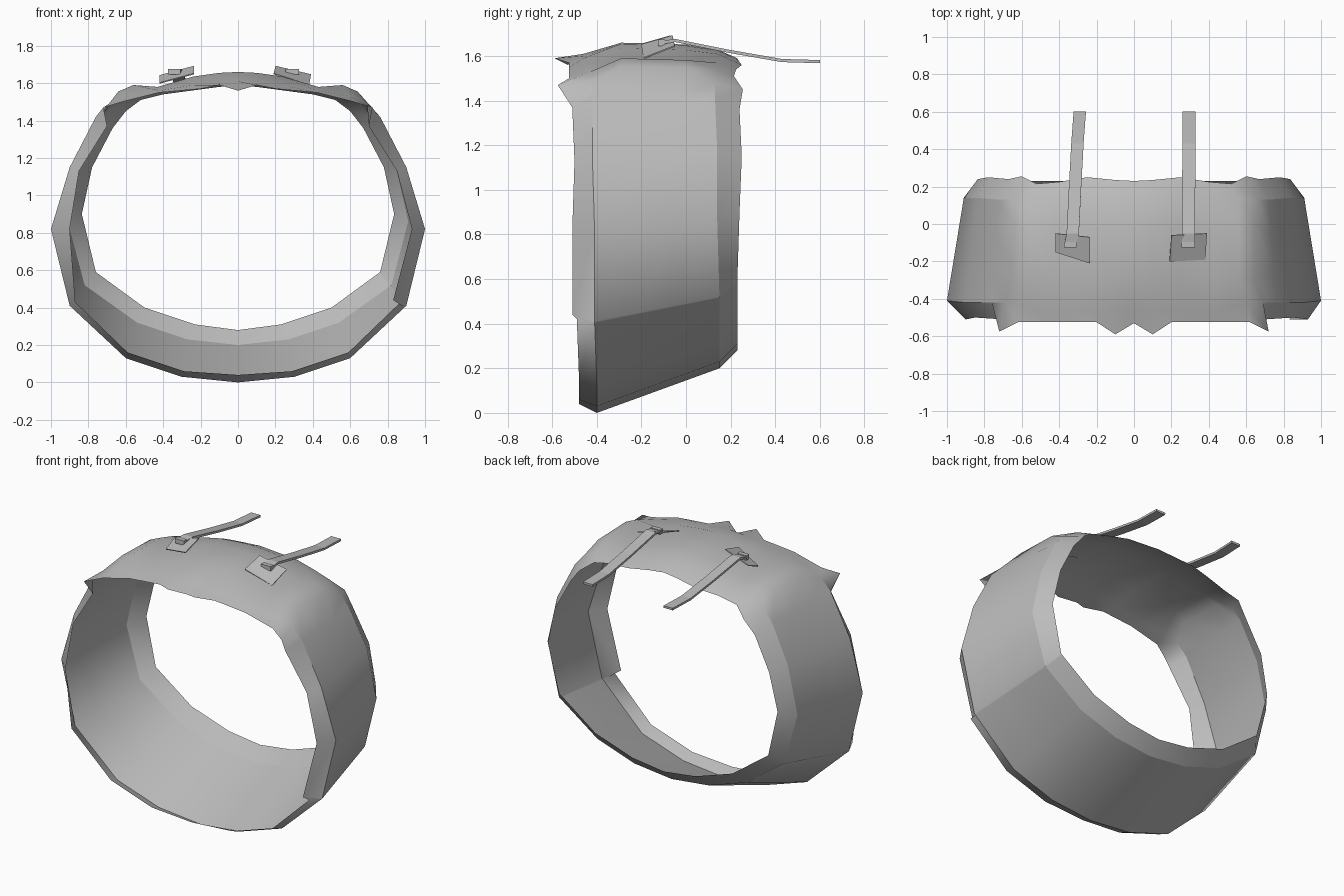
import bpy
import bmesh
from mathutils import Vector

default_cube = bpy.data.objects.get("Cube")
if default_cube:
    bpy.data.objects.remove(default_cube, do_unlink=True)

grey = bpy.data.materials.new("plain_grey")
grey.use_nodes = True
grey.diffuse_color = (0.5, 0.5, 0.5, 1)
grey.node_tree.nodes["Principled BSDF"].inputs["Base Color"].default_value = (0.5, 0.5, 0.5, 1)


def finish(bm, name, smooth=False):
    """Turn a bmesh into a named, coloured object."""
    mesh = bpy.data.meshes.new(name)
    for face in bm.faces:
        face.smooth = smooth
    bm.to_mesh(mesh)
    bm.free()
    mesh.materials.append(grey)
    obj = bpy.data.objects.new(name, mesh)
    bpy.context.collection.objects.link(obj)
    return obj


def thicken(obj, thickness):
    mod = obj.modifiers.new("thickness", "SOLIDIFY")
    mod.thickness = thickness
    mod.offset = 0


def grid(bm, rows, closed=False):
    """Skin a list of equally long rows of points with quads."""
    verts = [[bm.verts.new(p) for p in row] for row in rows]
    count = len(verts)
    for i in range(count if closed else count - 1):
        a, b = verts[i], verts[(i + 1) % count]
        for j in range(len(a) - 1):
            bm.faces.new((a[j], a[j + 1], b[j + 1], b[j]))
    return verts


# Half outlines running from the bottom centre up to the top centre
front_rim = [(0, -.4, 0), (.3, -.4, .03), (.6, -.4, .13), (.9, -.41, .41),
             (1, -.41, .82), (.9, -.42, 1.15), (.76, -.42, 1.42), (.69, -.42, 1.49),
             (.6, -.43, 1.53), (.42, -.46, 1.56), (.24, -.46, 1.59),
             (.1, -.46, 1.6), (0, -.46, 1.61)]
front_lip = [(0, -.48, .04), (.29, -.48, .06), (.59, -.48, .16), (.87, -.49, .43),
             (.93, -.51, .82), (.85, -.5, 1.13), (.7, -.51, 1.37), (.72, -.575, 1.47),
             (.62, -.525, 1.5), (.42, -.525, 1.55), (.2, -.525, 1.57),
             (.1, -.59, 1.59), (0, -.53, 1.56)]
back_rim = [(0, .15, .2), (.27, .15, .23), (.54, .15, .32), (.82, .15, .52),
            (.91, .14, .86), (.84, .14, 1.17), (.72, .13, 1.41), (.66, .13, 1.48),
            (.56, .14, 1.54), (.42, .14, 1.57), (.24, .14, 1.61),
            (.1, .14, 1.625), (0, .14, 1.63)]
back_lip = [(0, .23, .28), (.23, .23, .31), (.5, .23, .4), (.76, .23, .59),
            (.835, .24, .9), (.78, .25, 1.15), (.67, .24, 1.36), (.6, .255, 1.45),
            (.52, .215, 1.51), (.4, .225, 1.54), (.25, .25, 1.56),
            (.1, .235, 1.58), (0, .23, 1.59)]
# Ridge over the top, as x and z, from the rounded side panel end to the middle
crown = [(.64, 1.555), (.56, 1.59), (.43, 1.58), (.24, 1.635), (.1, 1.655), (0, 1.66)]
first_crown = len(front_rim) - len(crown)


def section(i):
    """Cross-section of the band from front lip to back lip."""
    f, b = Vector(front_rim[i]), Vector(back_rim[i])
    if i < first_crown:
        middle = [f.lerp(b, 1 / 3), f.lerp(b, 2 / 3)]
    else:
        x, z = crown[i - first_crown]
        middle = [Vector((x, -.29, z)), Vector((x, 0, z - .008))]
    return [Vector(front_lip[i]), f, *middle, b, Vector(back_lip[i])]


# Closed band: left half up, right half back down
half = [section(i) for i in range(len(front_rim))]
other = [[Vector((-p.x, p.y, p.z)) for p in row] for row in half[1:-1]]
# Wider turned-in flange on each side, with a step at its lower end on the left
step = [a.lerp(b, .97) for a, b in zip(half[2], half[3])]
half[3][0] = Vector((.83, -.51, .44))
other[3][0] = Vector((-.9, -.51, .82))
half.insert(3, step)
stations = half + other[::-1]

bm = bmesh.new()
verts = grid(bm, stations, closed=True)
# Crisp folds along both rims of the side and bottom panel
for i, row in enumerate(verts):
    following = verts[(i + 1) % len(verts)]
    for j in (1, 4):
        if max(row[j].co.z, following[j].co.z) < 1.5:
            bm.edges.get((row[j], following[j])).smooth = False
finish(bm, "padded_band", smooth=True)


def strap_set(side, corners, path, width):
    """Tilted patch, small loop and trailing strap."""
    bm = bmesh.new()
    bm.faces.new([bm.verts.new(p) for p in corners])
    thicken(finish(bm, side + "_strap_patch"), .006)

    bm = bmesh.new()
    grid(bm, [[(x - width / 2, y, z), (x + width / 2, y, z)] for x, y, z in path])
    thicken(finish(bm, side + "_strap"), .014)

    # Loop holding the strap to the patch
    x, y, z = path[0]
    bm = bmesh.new()
    bmesh.ops.create_cube(bm, size=1)
    for v in bm.verts:
        v.co = Vector((x + v.co.x * width, y + v.co.y * .03, z + v.co.z * .03))
    finish(bm, side + "_strap_loop")


def strap_path(start, end):
    """Strap centre line, sagging towards the back."""
    line = [(-.11, 1.66), (-.05, 1.67), (.2, 1.62), (.43, 1.58), (.6, 1.575)]
    return [(start + (end - start) * k / 4, y, z) for k, (y, z) in enumerate(line)]


strap_set("left",
          [(.19, -.2, 1.65), (.38, -.19, 1.59), (.39, -.05, 1.645), (.2, -.06, 1.69)],
          strap_path(.29, .295), .07)
strap_set("right",
          [(-.42, -.15, 1.6), (-.235, -.21, 1.65), (-.235, -.07, 1.69), (-.42, -.05, 1.64)],
          strap_path(-.34, -.29), .066)
